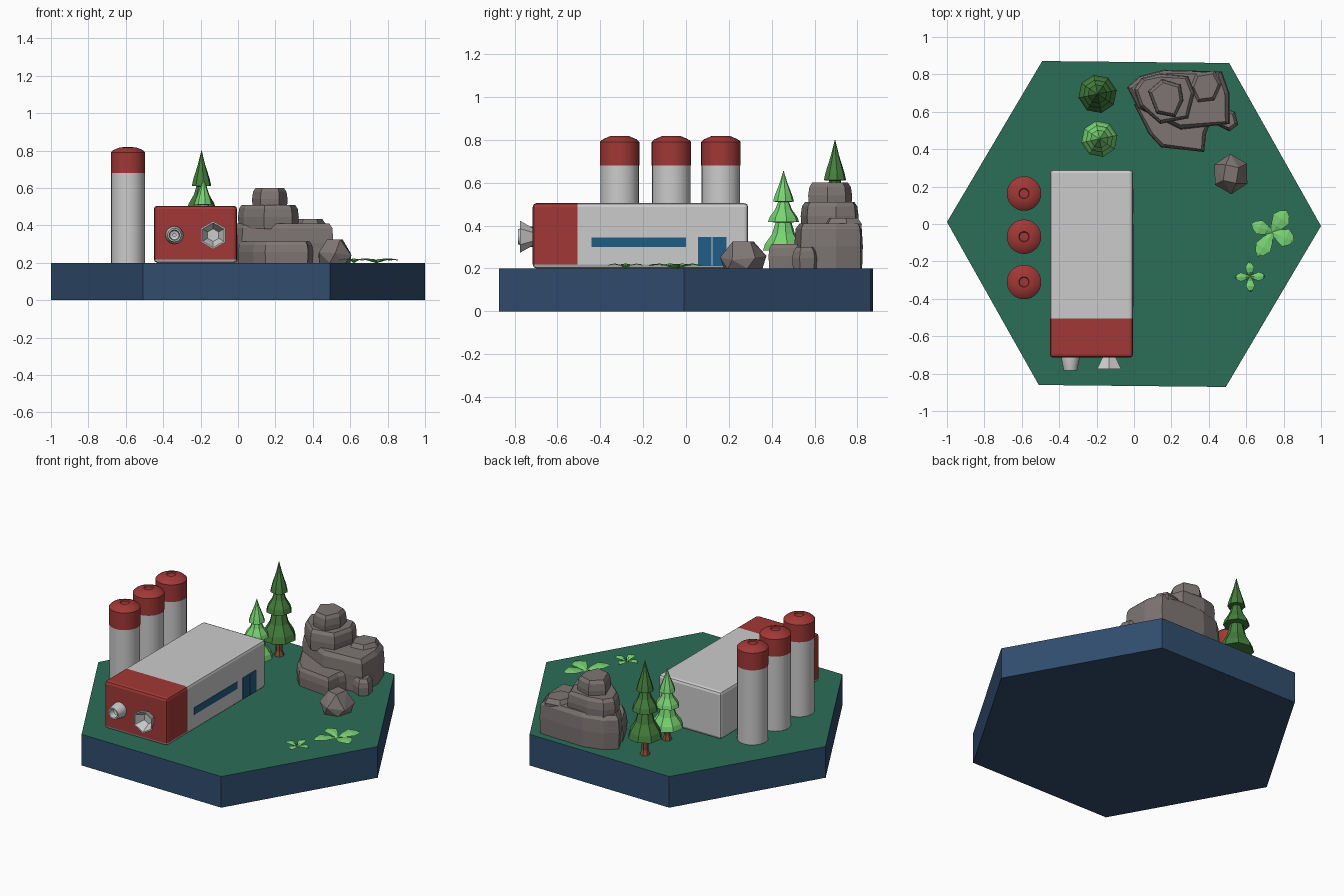
import bpy, bmesh, math
from mathutils import Vector, Matrix

if "Cube" in bpy.data.objects:
    bpy.data.objects.remove(bpy.data.objects["Cube"])


def mat(name, *rgb):
    m = bpy.data.materials.new(name)
    m.diffuse_color = [((c + 0.055) / 1.055) ** 2.4 for c in rgb] + [1]
    m.use_nodes = True
    m.node_tree.nodes["Principled BSDF"].inputs["Base Color"].default_value = m.diffuse_color
    return m


GREEN = mat("grass_green", 0.17, 0.43, 0.34)
BLUE = mat("base_blue", 0.19, 0.30, 0.43)
RED = mat("red_paint", 0.63, 0.22, 0.21)
WHITE = mat("light_grey", 0.80, 0.80, 0.80)
GLASS = mat("window_blue", 0.13, 0.36, 0.52)
ROCK = mat("rock_grey", 0.49, 0.46, 0.45)
DARK = mat("dark_leaf", 0.27, 0.50, 0.24)
LIGHT = mat("light_leaf", 0.47, 0.83, 0.45)
BARK = mat("bark", 0.50, 0.31, 0.22)


def finish(name, bm, *mats):
    bmesh.ops.remove_doubles(bm, verts=bm.verts, dist=1e-5)
    bmesh.ops.recalc_face_normals(bm, faces=bm.faces)
    me = bpy.data.meshes.new(name)
    bm.to_mesh(me)
    bm.free()
    for m in mats:
        me.materials.append(m)
    ob = bpy.data.objects.new(name, me)
    bpy.context.collection.objects.link(ob)
    return ob


def loft(bm, rings, caps=True):
    vs = [[bm.verts.new(p) for p in r] for r in rings]
    n = len(rings[0])
    for a, b in zip(vs, vs[1:]):
        for i in range(n):
            j = (i + 1) % n
            bm.faces.new((a[i], a[j], b[j], b[i]))
    if caps:
        bm.faces.new(vs[0])
        bm.faces.new(vs[-1])


def lathe(name, profile, n, loc, material, axis="Z", smooth=False, start=0.0, caps=True):
    """Revolve (radius, height) points; axis Y points towards the front."""
    bm = bmesh.new()
    rings = []
    for r, h in profile:
        ring = []
        for i in range(n):
            a = start + 2 * math.pi * i / n
            u, v = r * math.cos(a), r * math.sin(a)
            ring.append(Vector(loc) + Vector((u, v, h) if axis == "Z" else (u, -h, v)))
        rings.append(ring)
    loft(bm, rings, caps)
    ob = finish(name, bm, material)
    if smooth:
        bpy.context.view_layer.objects.active = ob
        ob.select_set(True)
        bpy.ops.object.shade_smooth_by_angle(angle=math.radians(25))
        ob.select_set(False)
    return ob


def box(bm, x0, x1, y0, y1, z0, z1):
    m = Matrix.Translation(((x0 + x1) / 2, (y0 + y1) / 2, (z0 + z1) / 2))
    bmesh.ops.create_cube(bm, size=1, matrix=m @ Matrix.Diagonal((x1 - x0, y1 - y0, z1 - z0, 1)))


# hexagonal base with a green top
base = lathe("hex_base", [(1, 0), (1, 0.2)], 6, (0, 0, 0), BLUE, start=math.radians(-0.6))
base.data.materials.append(GREEN)
for p in base.data.polygons:
    if p.center.z > 0.19:
        p.material_index = 1

# long building with bevelled edges and a red front section
bm = bmesh.new()
box(bm, -0.45, -0.005, -0.715, 0.29, 0.2, 0.505)
bmesh.ops.bevel(bm, geom=bm.edges[:], offset=0.018, segments=2, profile=0.5, affect="EDGES")
bmesh.ops.bisect_plane(bm, geom=bm.verts[:] + bm.edges[:] + bm.faces[:],
                       plane_co=(0, -0.505, 0), plane_no=(0, 1, 0))
for f in bm.faces:
    c = f.calc_center_median()
    f.material_index = int(c.y < -0.506 and c.z > 0.219)
finish("building", bm, WHITE, RED)

# window strip and double door on the right side
bm = bmesh.new()
box(bm, -0.02, -0.002, -0.44, 0.0, 0.30, 0.345)
finish("window_strip", bm, GLASS)
bm = bmesh.new()
for y0, y1 in ((0.055, 0.119), (0.123, 0.19)):
    box(bm, -0.02, -0.002, y0, y1, 0.212, 0.348)
finish("double_door", bm, GLASS)

# round exhaust and hexagonal bell on the front wall
lathe("round_exhaust", [(0.048, 0), (0.048, 0.012), (0.036, 0.07), (0.028, 0.07), (0.024, 0.03),
                        (0.008, 0.025), (0.008, 0.004)], 16, (-0.34, -0.713, 0.348), WHITE, "Y",
      smooth=True)
lathe("hex_bell", [(0.04, 0), (0.075, 0.062), (0.066, 0.062), (0.034, 0.006)], 6,
      (-0.133, -0.713, 0.348), WHITE, "Y", start=math.pi / 2)

# row of three storage tanks with red caps
for i, y in enumerate((0.163, -0.068, -0.31)):
    loc = (-0.588, y, 0)
    lathe(f"tank_{i}", [(0.09, 0.2), (0.09, 0.68)], 32, loc, WHITE, smooth=True)
    lathe(f"tank_cap_{i}", [(0.092, 0.68), (0.092, 0.79), (0.078, 0.803), (0.045, 0.817),
                            (0.028, 0.818), (0.024, 0.812)], 32, loc, RED, smooth=True)


# layered conifers
def tree(name, x, y, sr, sz, leaf):
    loc = (x, y, 0.2)
    tiers = [(0.02, 0.085), (0.098, 0.085), (0.088, 0.115), (0.055, 0.16), (0.038, 0.215),
             (0.074, 0.217), (0.066, 0.24), (0.04, 0.275), (0.026, 0.31),
             (0.05, 0.312), (0.042, 0.34), (0.018, 0.40), (0.001, 0.455)]
    lathe(name + "_foliage", [(r * sr, h * sz) for r, h in tiers], 8, loc, leaf, start=0.2)
    lathe(name + "_trunk", [(0.03 * sr, 0), (0.02 * sr, 0.03), (0.022 * sr, 0.1 * sz)], 7, loc, BARK)


tree("tall_tree", -0.195, 0.695, 1.06, 1.32, DARK)
tree("small_tree", -0.185, 0.455, 1.0, 1.0, LIGHT)


# stacked rocks: chamfered prisms over simple outlines
def slab(name, pts, z0, z1, chamfer=0.02):
    c = sum((Vector(p) for p in pts), Vector((0, 0))) / len(pts)

    def ring(inset, z):
        out = []
        for p in pts:
            d = Vector(p) - c
            q = c + d * (1 - inset / d.length)
            out.append((q.x, q.y, z))
        return out
    bm = bmesh.new()
    loft(bm, [ring(0.004, z0), ring(0, (z0 + z1) / 2), ring(0.006, z1 - chamfer), ring(chamfer, z1)])
    finish(name, bm, ROCK)


slab("cliff_front", [(0.0, 0.64), (0.08, 0.48), (0.145, 0.41), (0.375, 0.385), (0.385, 0.48),
                     (0.43, 0.60), (0.2, 0.7)], 0.2, 0.315)
slab("cliff_middle", [(-0.037, 0.73), (0.03, 0.79), (0.16, 0.825), (0.47, 0.815), (0.51, 0.70),
                      (0.51, 0.535), (0.25, 0.505), (0.02, 0.62)], 0.2, 0.41, 0.025)
slab("cliff_upper", [(0.0, 0.72), (0.04, 0.78), (0.14, 0.805), (0.29, 0.79), (0.325, 0.70),
                     (0.29, 0.565), (0.14, 0.535), (0.03, 0.63)], 0.38, 0.51)
slab("cliff_top", [(0.075, 0.71), (0.15, 0.775), (0.25, 0.745), (0.265, 0.66), (0.22, 0.57),
                   (0.12, 0.59)], 0.48, 0.60)
slab("cliff_knob", [(0.30, 0.73), (0.33, 0.805), (0.43, 0.82), (0.47, 0.75), (0.43, 0.66),
                    (0.34, 0.65)], 0.38, 0.435)
slab("cliff_side_rock", [(0.44, 0.53), (0.45, 0.63), (0.54, 0.60), (0.557, 0.53), (0.51, 0.495)],
     0.2, 0.30)

# loose boulder: hull of three small rings
bm = bmesh.new()
for sx, sy, z, n, a in ((0.085, 0.095, 0.2, 6, 0.2), (0.1, 0.108, 0.25, 6, 0.55), (0.05, 0.06, 0.325, 4, 0.6)):
    for i in range(n):
        t = a + 2 * math.pi * i / n
        bm.verts.new((0.518 + sx * math.cos(t), 0.267 + sy * math.sin(t), z + 0.012 * math.sin(2.3 * i)
                      * (0 < z - 0.2 < 0.1)))
bmesh.ops.convex_hull(bm, input=bm.verts[:])
finish("boulder", bm, ROCK)


# flat four-leaved plants
def plant(name, x, y, leaves):
    bm = bmesh.new()
    for deg, ln, wd in leaves:
        a = math.radians(deg)
        d, s = Vector((math.cos(a), math.sin(a), 0)), Vector((-math.sin(a), math.cos(a), 0))
        rows = [(0.0, 0.1, 0.203), (0.3, 0.65, 0.217), (0.62, 1, 0.223), (0.88, 0.55, 0.22), (1, 0.04, 0.216)]
        prev = None
        for t, w, z in rows:
            row = [bm.verts.new(Vector((x, y, z - 0.004 * abs(k))) + d * ln * t + s * wd * w * k)
                   for k in (-1, 0, 1)]
            if prev:
                for i in (0, 1):
                    bm.faces.new((prev[i], prev[i + 1], row[i + 1], row[i]))
            prev = row
    finish(name, bm, LIGHT)


plant("large_plant", 0.74, -0.045, [(57, 0.14, 0.05), (158, 0.12, 0.04), (238, 0.15, 0.045), (338, 0.125, 0.05)])
plant("small_plant", 0.62, -0.282, [(a, 0.08, 0.024) for a in (2, 92, 182, 272)])
